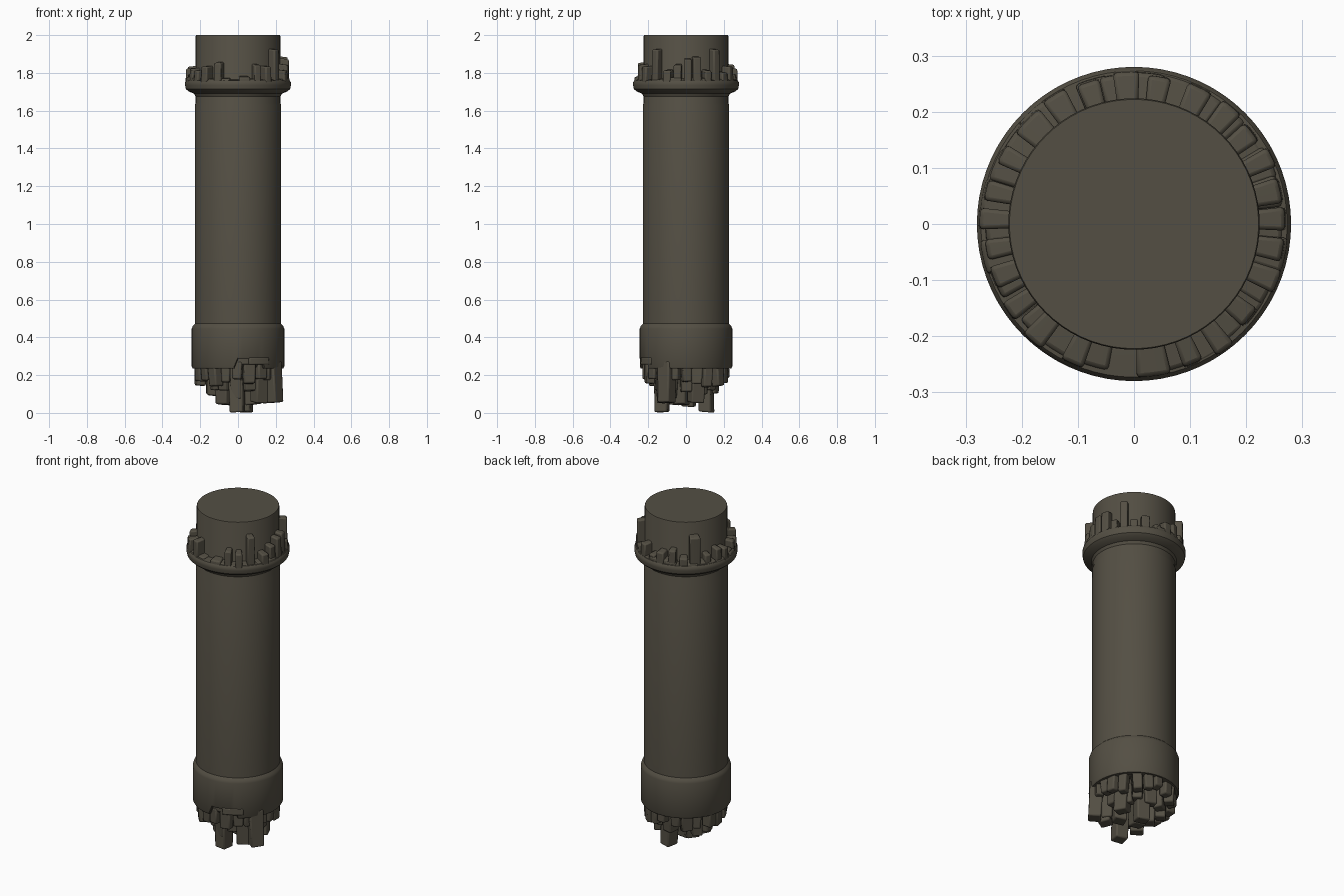
import bpy, bmesh, math, random
from mathutils import Matrix, Vector

if "Cube" in bpy.data.objects:
    bpy.data.objects.remove(bpy.data.objects["Cube"])

random.seed(7)
stone = bpy.data.materials.new("dark_stone")
stone.diffuse_color = (0.088, 0.078, 0.057, 1)
stone.use_nodes = True
stone.node_tree.nodes["Principled BSDF"].inputs["Base Color"].default_value = stone.diffuse_color


def finish(name, bm, angle=35, bevel=0.0):
    bmesh.ops.recalc_face_normals(bm, faces=bm.faces)
    me = bpy.data.meshes.new(name)
    bm.to_mesh(me)
    bm.free()
    me.materials.append(stone)
    ob = bpy.data.objects.new(name, me)
    bpy.context.collection.objects.link(ob)
    if bevel:
        mod = ob.modifiers.new("worn_edges", 'BEVEL')
        mod.width, mod.segments, mod.limit_method = bevel, 2, 'ANGLE'
        mod.angle_limit = math.radians(40)
    bpy.ops.object.select_all(action='DESELECT')
    bpy.context.view_layer.objects.active = ob
    ob.select_set(True)
    bpy.ops.object.shade_smooth_by_angle(angle=math.radians(angle))
    return ob


def lathe(name, profile, shift=None, segs=72):
    """Capped turned solid; shift(angle, z) may move points vertically."""
    bm = bmesh.new()
    rings = []
    for r, z in profile:
        ring = []
        for i in range(segs):
            a = 2 * math.pi * i / segs
            h = shift(math.degrees(a), z) if shift else z
            ring.append(bm.verts.new((r * math.cos(a), r * math.sin(a), h)))
        rings.append(ring)
    for lo, hi in zip(rings, rings[1:]):
        for i in range(segs):
            j = (i + 1) % segs
            bm.faces.new((lo[i], lo[j], hi[j], hi[i]))
    bm.faces.new(rings[0][::-1])
    bm.faces.new(rings[-1])
    return finish(name, bm)


def wedge(bm, ang, width, r0, r1, z0, z1):
    """Curved block following the column; its top leans slightly inward."""
    n = 3
    cols = []
    for i in range(n + 1):
        a = math.radians(ang + width * (i / n - 0.5))
        c, s = math.cos(a), math.sin(a)
        cols.append([bm.verts.new((r * c, r * s, z)) for r, z in
                     ((r0, z0), (r1, z0), (r1 - 0.003, z1 - 0.008), (r0, z1))])
    for p, q in zip(cols, cols[1:]):
        for k in range(4):
            m = (k + 1) % 4
            bm.faces.new((p[k], p[m], q[m], q[k]))
    bm.faces.new(cols[0])
    bm.faces.new(cols[-1][::-1])


def shard(bm, x, y, bottom, wx, wy, top=0.27, tilt=0.06):
    """Leaning, tapered block hanging below the column."""
    turn = math.atan2(y, x) + random.uniform(-0.3, 0.3)
    rot = (Matrix.Rotation(turn, 3, 'Z')
           @ Matrix.Rotation(random.uniform(-tilt, tilt), 3, 'Y')
           @ Matrix.Rotation(random.uniform(-tilt, tilt), 3, 'X'))
    slope = random.uniform(-0.12, 0.12)
    verts = bmesh.ops.create_cube(bm, size=1)['verts']
    for v in verts:
        low = v.co.z < 0
        k = 0.92 if low else 1.0
        px, py = v.co.x * wx * k, v.co.y * wy * k
        pz = (bottom + slope * px + 0.004 if low else top) - top
        v.co = rot @ Vector((px, py, pz)) + Vector((x, y, top))


# main shaft with a very slight step below the collar
lathe("column_shaft", [(0.2, 0.235), (0.228, 0.26), (0.228, 1.63), (0.224, 1.64),
                       (0.224, 1.995), (0.222, 2.0)])


# lower band, broken away at the front right
def broken(a, z):
    if z > 0.26:
        return z
    return z + (0.05 if 268 < a < 302 else 0.0)


lathe("lower_band", [(0.2, 0.238), (0.24, 0.235), (0.245, 0.245), (0.245, 0.445),
                     (0.24, 0.46), (0.225, 0.475)], broken)
bm = bmesh.new()
wedge(bm, 298, 28, 0.18, 0.25, 0.255, 0.302)
finish("band_chip", bm, 35, 0.006)

# upper collar ring with a rounded underside
lathe("collar_ring", [(0.222, 1.67), (0.232, 1.69), (0.262, 1.702), (0.276, 1.715),
                      (0.28, 1.735), (0.28, 1.75), (0.273, 1.76), (0.222, 1.765)])

# collar stones: angle, width, top height
bm = bmesh.new()
tall = [(2, 9, 1.88), (13, 10, 1.89), (26, 8, 1.82), (38, 9, 1.93), (50, 9, 1.81),
        (64, 10, 1.84), (80, 9, 1.80), (93, 10, 1.83), (108, 9, 1.85), (122, 10, 1.81),
        (136, 13, 1.93), (152, 8, 1.82), (167, 8, 1.84), (178, 8, 1.83),
        (190, 8, 1.80), (201, 9, 1.83), (215, 8, 1.82), (229, 9, 1.84),
        (246, 9, 1.86), (293, 8, 1.85), (306, 8, 1.84), (321, 9, 1.93),
        (338, 9, 1.82), (350, 9, 1.85)]
for a, w, z in tall:
    wedge(bm, a, w, 0.2, random.uniform(0.268, 0.28), 1.735, z)
# low rubble filling the spaces between the stones
for i in range(30):
    a = i * 12 + random.uniform(-2, 2)
    if not 255 < a < 272:
        wedge(bm, a, 13, 0.2, random.uniform(0.266, 0.278), 1.735,
              random.uniform(1.765, 1.79))
finish("collar_stones", bm, 35, 0.007)

# hanging shards: outer row short, middle row longer
bm = bmesh.new()
for count, radius, lo, hi, size in ((20, 0.2, 0.13, 0.18, 0.058),
                                    (12, 0.14, 0.065, 0.12, 0.066)):
    for i in range(count):
        a = 2 * math.pi * (i + random.uniform(-0.15, 0.15)) / count
        shard(bm, radius * math.cos(a), radius * math.sin(a),
              random.uniform(lo, hi), size * random.uniform(0.85, 1.05),
              size * random.uniform(0.85, 1.15))
# longest shards near the middle: x, y, bottom
for x, y, z in ((-0.01, -0.12, 0.0), (0.03, 0.1, 0.0), (0.18, -0.1, 0.05),
                (0.0, 0.01, 0.03), (-0.07, -0.06, 0.04), (0.08, -0.03, 0.04),
                (-0.07, 0.05, 0.05), (0.12, 0.06, 0.05), (0.12, -0.11, 0.05)):
    shard(bm, x, y, z, 0.075, 0.08)
finish("hanging_shards", bm, 35, 0.008)
